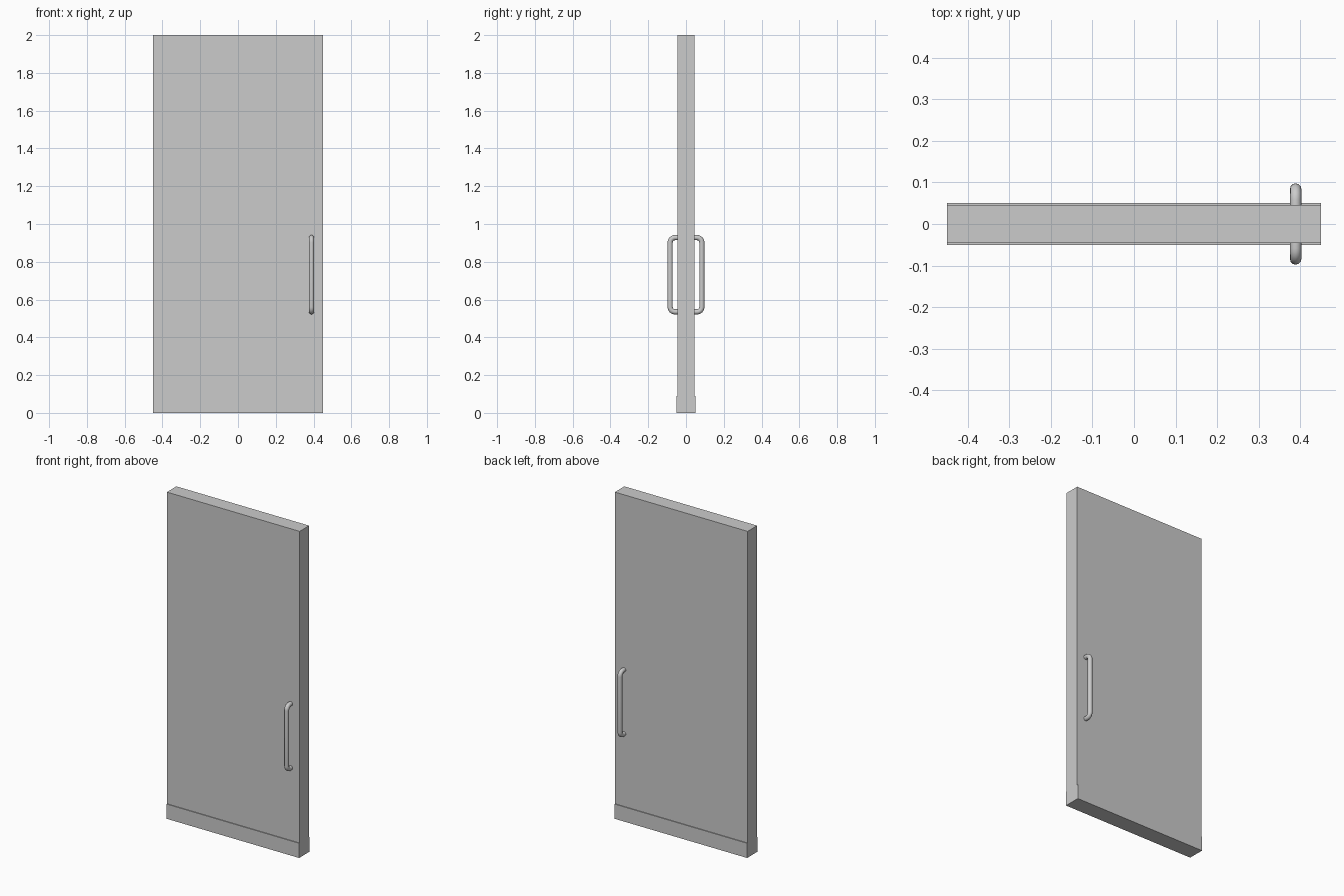
import bpy, bmesh, math

if "Cube" in bpy.data.objects:
    bpy.data.objects.remove(bpy.data.objects["Cube"])

W = 0.45          # half width
T, TK = 0.046, 0.051   # half thickness of leaf and of kick base
KICK = 0.09

# Door leaf: stepped side profile extruded across the width
half = [(TK, 0), (TK, KICK), (T, KICK), (T, 2.0)]
profile = half + [(-y, z) for y, z in reversed(half)]
bm = bmesh.new()
face = bm.faces.new([bm.verts.new((-W, y, z)) for y, z in profile])
ext = bmesh.ops.extrude_face_region(bm, geom=[face])
verts = [v for v in ext["geom"] if isinstance(v, bmesh.types.BMVert)]
bmesh.ops.translate(bm, verts=verts, vec=(2 * W, 0, 0))
bmesh.ops.recalc_face_normals(bm, faces=bm.faces)
mesh = bpy.data.meshes.new("door_leaf")
bm.to_mesh(mesh)
bm.free()
bpy.context.collection.objects.link(bpy.data.objects.new("door_leaf", mesh))


# Pull handle: round bar bent at both ends into the leaf
def pull_handle(name, side):
    x, reach, z0, z1 = 0.389, 0.084, 0.535, 0.928
    bend, steps = 0.026, 6
    pts = [(T - 0.005, z0)]
    for cz, start in ((z0 + bend, -90), (z1 - bend, 0)):
        for i in range(steps + 1):
            a = math.radians(start + 90 * i / steps)
            pts.append((reach - bend + bend * math.cos(a), cz + bend * math.sin(a)))
    pts.append((T - 0.005, z1))
    curve = bpy.data.curves.new(name, "CURVE")
    curve.dimensions = "3D"
    curve.bevel_depth = 0.0138
    curve.bevel_resolution = 4
    curve.use_fill_caps = True
    spline = curve.splines.new("POLY")
    spline.points.add(len(pts) - 1)
    for p, (y, z) in zip(spline.points, pts):
        p.co = (x, side * y, z, 1)
    obj = bpy.data.objects.new(name, curve)
    bpy.context.collection.objects.link(obj)
    bpy.ops.object.select_all(action="DESELECT")
    obj.select_set(True)
    bpy.context.view_layer.objects.active = obj
    bpy.ops.object.convert(target="MESH")
    bpy.ops.object.shade_smooth_by_angle(angle=math.radians(40))


pull_handle("front_handle", -1)
pull_handle("back_handle", 1)
